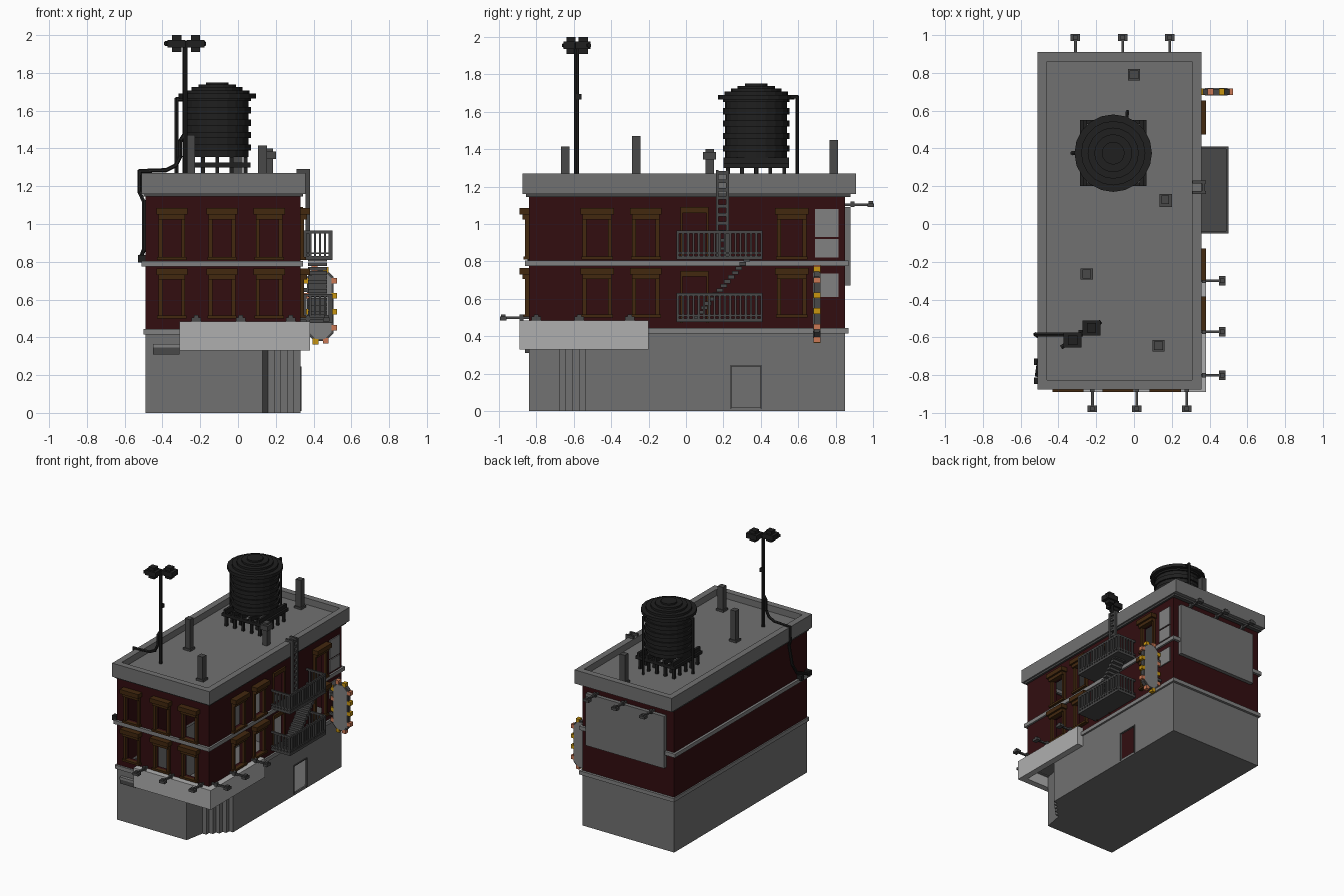
import bpy, bmesh, math
from mathutils import Vector, Matrix

if "Cube" in bpy.data.objects:
    bpy.data.objects.remove(bpy.data.objects["Cube"])


def material(name, r, g, b):
    m = bpy.data.materials.new(name)
    m.diffuse_color = (r, g, b, 1)
    m.use_nodes = True
    m.node_tree.nodes["Principled BSDF"].inputs["Base Color"].default_value = (r, g, b, 1)
    return m


GREY = material("concrete grey", .165, .165, .165)
PALE = material("pale trim grey", .22, .22, .22)
WHITE = material("sign white", .43, .43, .43)
IRON = material("iron grey", .065, .065, .065)
DARK = material("tank charcoal", .014, .014, .014)
BRICK = material("dark red brick", .032, .004, .005)
BROWN = material("window brown", .055, .021, .0045)
YELLOW = material("bulb yellow", .58, .3, .005)
ORANGE = material("bulb orange", .6, .19, .09)


def finish(name, bm, mat):
    me = bpy.data.meshes.new(name)
    bm.to_mesh(me)
    bm.free()
    me.materials.append(mat)
    ob = bpy.data.objects.new(name, me)
    bpy.context.collection.objects.link(ob)
    return ob


def boxes(name, mat, *ranges):
    """One object from boxes given as (x0, x1, y0, y1, z0, z1)."""
    bm = bmesh.new()
    for x0, x1, y0, y1, z0, z1 in ranges:
        m = Matrix.Translation(((x0 + x1) / 2, (y0 + y1) / 2, (z0 + z1) / 2))
        m = m @ Matrix.Diagonal((x1 - x0, y1 - y0, z1 - z0, 1))
        bmesh.ops.create_cube(bm, size=1, matrix=m)
    return finish(name, bm, mat)


def ring(x0, x1, y0, y1, z0, z1, t):
    return [(x0, x1, y0, y0 + t, z0, z1), (x0, x1, y1 - t, y1, z0, z1),
            (x0, x0 + t, y0 + t, y1 - t, z0, z1), (x1 - t, x1, y0 + t, y1 - t, z0, z1)]


def tube(name, mat, pts, r, sides=6):
    bm = bmesh.new()
    for a, b in zip(pts, pts[1:]):
        a, b = Vector(a), Vector(b)
        rot = (b - a).to_track_quat('Z', 'Y').to_matrix().to_4x4()
        bmesh.ops.create_cone(bm, cap_ends=True, segments=sides, radius1=r, radius2=r,
                              depth=(b - a).length + r, matrix=Matrix.Translation((a + b) / 2) @ rot)
    return finish(name, bm, mat)


def prism(name, mat, pts, push):
    bm = bmesh.new()
    face = bm.faces.new([bm.verts.new(p) for p in pts])
    ext = bmesh.ops.extrude_face_region(bm, geom=[face])
    bmesh.ops.translate(bm, vec=push, verts=[v for v in ext["geom"] if isinstance(v, bmesh.types.BMVert)])
    bmesh.ops.recalc_face_normals(bm, faces=bm.faces)
    return finish(name, bm, mat)


def wall(name, mat, p0, p1, z0, z1, holes=(), thick=.025):
    """Wall from p0 to p1 with openings (u0, u1, z0, z1), u measured from p0."""
    a, d = Vector((*p0, 0)), Vector((p1[0] - p0[0], p1[1] - p0[1], 0))
    length = d.length
    d.normalize()
    us = sorted({0, length, *[h[0] for h in holes], *[h[1] for h in holes]})
    zs = sorted({z0, z1, *[h[2] for h in holes], *[h[3] for h in holes]})
    bm = bmesh.new()
    for u, v in zip(us, us[1:]):
        for s, t in zip(zs, zs[1:]):
            mu, mz = (u + v) / 2, (s + t) / 2
            if not any(h[0] < mu < h[1] and h[2] < mz < h[3] for h in holes):
                bm.faces.new([bm.verts.new(a + d * p + Vector((0, 0, q)))
                              for p, q in ((u, s), (v, s), (v, t), (u, t))])
    bmesh.ops.remove_doubles(bm, verts=bm.verts, dist=1e-5)
    mod = finish(name, bm, mat).modifiers.new("thickness", 'SOLIDIFY')
    mod.thickness, mod.offset = thick, -1


X0, X1, Y0, Y1 = -.49, .33, -.84, .85


def place(side, u0, u1, d0, d1, z0, z1):
    """Box on a facade: u along the wall, d outwards."""
    if side == "front":
        return (u0, u1, Y0 - d1, Y0 - d0, z0, z1)
    if side == "back":
        return (u0, u1, Y1 + d0, Y1 + d1, z0, z1)
    return (X1 + d0, X1 + d1, u0, u1, z0, z1)


# Ground floor with a stepped corner entrance
plan = [(X0, Y0), (.13, Y0), (.16, -.68)]
for i in range(5):
    x, y = plan[-1]
    plan += [(x + .034, y), (x + .034, y + .036)]
plan += [(X1, Y1), (X0, Y1)]
for i, p in enumerate(plan):
    q = plan[(i + 1) % len(plan)]
    door = [(.74, .90, .02, .24)] if q == (X1, Y1) else []
    wall("ground_wall_%d" % i, GREY, p, q, 0, .44, door, .012)
prism("ground_floor", GREY, [(x, y, 0) for x, y in plan], (0, 0, .01))
prism("entrance_ceiling", GREY, [(.13, Y0, .42), (X1, Y0, .42), (X1, -.5, .42), (.16, -.68, .42)], (0, 0, .02))
boxes("side_door_frame", IRON, *[place("right", *r) for r in (
    (.235, .243, 0, .006, .01, .245), (.397, .405, 0, .006, .01, .245), (.235, .405, 0, .006, .237, .245))])
boxes("front_vent", IRON, (-.45, -.31, -.86, Y0, .31, .345))
boxes("front_vent_hood", PALE, (-.45, -.31, -.865, Y0, .345, .365))

# Brick storeys with window openings
WIN = {"front": [(-.35, .165), (-.085, .165), (.165, .165)],
       "right": [(-.475, .18), (-.215, .17), (.565, .18)]}
LEVELS = [(.50, .765), (.81, 1.085)]
openings = {"front": [], "right": []}
for side, wins in WIN.items():
    start = X0 if side == "front" else Y0
    for c, w in wins:
        for lo, hi in LEVELS:
            h = w / 2
            openings[side].append((c - h + .03 - start, c + h - .03 - start, lo + .015, hi - .055))
            boxes("window_frame", BROWN, *[place(side, *r) for r in (
                (c - h, c + h, 0, .05, hi - .035, hi),
                (c - h + .012, c + h - .012, 0, .035, hi - .06, hi - .035),
                (c - h + .012, c - h + .032, 0, .02, lo, hi - .06),
                (c + h - .032, c + h - .012, 0, .02, lo, hi - .06),
                (c - h + .005, c + h - .005, 0, .03, lo, lo + .016))])
for lo, hi in ((.47, .75), (.815, 1.09)):
    openings["right"].append((-.02 - Y0, .11 - Y0, lo + .01, hi - .03))
    boxes("escape_door_frame", BROWN, *[place("right", *r) for r in (
        (-.03, .12, 0, .015, hi - .03, hi), (-.03, -.02, 0, .01, lo, hi - .03), (.11, .12, 0, .01, lo, hi - .03))])
wall("front_brick", BRICK, (X0, Y0), (X1, Y0), .44, 1.16, openings["front"])
wall("right_brick", BRICK, (X1, Y0), (X1, Y1), .44, 1.16, openings["right"])
wall("back_brick", BRICK, (X1, Y1), (X0, Y1), .44, 1.16)
wall("left_brick", BRICK, (X0, Y1), (X0, Y0), .44, 1.16)
boxes("wall_panels", PALE, *[place("right", .69, .815, 0, .008, a, b) for a, b in ((.93, 1.08), (.82, .92), (.61, .735))])

# Ledges, cornice and roof
boxes("lower_ledge", PALE, *ring(-.50, .345, -.855, .87, .415, .445, .03))
boxes("middle_ledge", PALE, *ring(-.51, .345, -.86, .87, .775, .805, .04))
boxes("cornice_moulding", IRON, *ring(-.50, .345, -.855, .88, 1.145, 1.16, .05))
boxes("cornice", GREY, *ring(-.51, .357, -.875, .91, 1.16, 1.27, .05))
boxes("roof", GREY, (-.47, .32, -.83, .87, 1.20, 1.218))

# Corner sign, billboard and their lamps
boxes("corner_sign", WHITE, (-.31, .38, -.89, Y0, .33, .485), (X1, .38, Y0, -.2, .33, .485))
boxes("billboard", GREY, (-.42, .28, Y1, .88, .67, 1.09))
LAMPS = [("front", (-.22, .015, .28), .485), ("right", (-.80, -.57, -.30), .485), ("back", (-.31, -.06, .19), 1.09)]
for side, us, z in LAMPS:
    for u in us:
        boxes("sign_lamp", IRON, *[place(side, *r) for r in (
            (u - .007, u + .007, 0, .13, z + .006, z + .02), (u - .025, u + .025, .12, .155, z, z + .02),
            (u - .012, u + .012, .125, .15, z + .02, z + .032), (u - .012, u + .012, .03, .05, z, z + .03))])

# Fire escape platforms with railings, stair and ladder
FX0, FX1, FY0, FY1 = X1, .50, -.05, .41
for z in (.475, .81):
    parts = [(FX0, FX1, FY0, FY1, z, z + .02)]
    for a, b in ((.03, .04), (.14, .155)):
        parts += [(FX1 - .012, FX1, FY0, FY1, z + a, z + b),
                  (FX0, FX1, FY0, FY0 + .012, z + a, z + b), (FX0, FX1, FY1 - .012, FY1, z + a, z + b)]
    for i in range(17):
        y = FY0 + i * (FY1 - FY0 - .012) / 16
        parts.append((FX1 - .012, FX1, y, y + .012, z, z + .15))
    for i in range(6):
        x = FX0 + .02 + i * .026
        parts += [(x, x + .012, y, y + .012, z, z + .15) for y in (FY0, FY1 - .012)]
    boxes("fire_escape_platform", IRON, *parts)
boxes("escape_stair", IRON, *[(.37, .47, .04 + i * .0205, .075 + i * .0205, .495 + i * .0235, .515 + i * .0235)
                              for i in range(14)])
boxes("roof_ladder", IRON, (.357, .38, .16, .175, .83, 1.29), (.357, .38, .215, .23, .83, 1.29),
      (.31, .38, .16, .175, 1.27, 1.29), (.31, .38, .215, .23, 1.27, 1.29),
      *[(.36, .375, .17, .22, .86 + i * .045, .878 + i * .045) for i in range(10)])

# Blade sign with bulbs around its rim
def octagon(x0, x1, z0, z1, c, y):
    return [(x0 + c, y, z0), (x1 - c, y, z0), (x1, y, z0 + c), (x1, y, z1 - c),
            (x1 - c, y, z1), (x0 + c, y, z1), (x0, y, z1 - c), (x0, y, z0 + c)]


prism("blade_sign_rim", IRON, octagon(.365, .505, .38, .76, .04, .685), (0, .03, 0))
prism("blade_sign_face", PALE, octagon(.375, .495, .39, .75, .037, .68), (0, .04, 0))
boxes("blade_sign_bracket", IRON, (X1, .37, .69, .71, .48, .50), (X1, .37, .69, .71, .64, .66))
bulbs = [(.51, .45), (.51, .535), (.51, .62), (.51, .70), (.465, .757), (.405, .765), (.362, .70),
         (.362, .62), (.362, .535), (.362, .45), (.41, .378), (.465, .382)]
for name, mat, pick in (("yellow_bulbs", YELLOW, {1, 2, 4, 6, 8, 10}), ("orange_bulbs", ORANGE, {0, 3, 5, 7, 9, 11})):
    boxes(name, mat, *[(x - .015, x + .015, .682, .718, z - .015, z + .015)
                       for i, (x, z) in enumerate(bulbs) if i in pick])

# Chimneys and roof vent
for x, y, top in ((-.25, -.265, 1.47), (.13, -.645, 1.415), (0, .79, 1.45)):
    boxes("chimney", IRON, (x - .023, x + .023, y - .023, y + .023, 1.21, top),
          (x - .032, x + .032, y - .03, y + .03, 1.21, 1.235))
boxes("roof_vent", IRON, (.145, .185, .105, .15, 1.21, 1.40), (.135, .20, .09, .16, 1.345, 1.385))

# Water tank: ribbed drum, stepped roof, legs and pipes
TX, TY = -.11, .375


def lathe(name, mat, profile, sides=20):
    bm = bmesh.new()
    rows = [[bm.verts.new((TX + r * math.cos(math.tau * k / sides), TY + r * math.sin(math.tau * k / sides), z))
             for k in range(sides)] for r, z in profile]
    for a, b in zip(rows, rows[1:]):
        for k in range(sides):
            n = (k + 1) % sides
            bm.faces.new((a[k], a[n], b[n], b[k]))
    bm.faces.new(rows[0][::-1])
    bm.faces.new(rows[-1])
    return finish(name, bm, mat)


drum = []
for i in range(5):
    z = 1.355 + i * .066
    drum += [(.166, z), (.166, z + .033), (.178, z + .033), (.178, z + .066)]
lathe("tank_drum", DARK, drum)
lathe("tank_roof", DARK, [(.175, 1.665), (.205, 1.665), (.205, 1.69), (.17, 1.69), (.17, 1.708), (.135, 1.708),
                          (.135, 1.724), (.10, 1.724), (.10, 1.738), (.06, 1.738), (.06, 1.75)])
legs = [(TX + a * .075 - .01, TX + a * .075 + .01, TY + b * .075 - .01, TY + b * .075 + .01, 1.21, 1.34)
        for a in (-2, -1, 0, 1, 2) for b in (-2, -1, 0, 1, 2) if abs(a) + abs(b) > 1]
beams = [(TX + a * .075 - .01, TX + a * .075 + .01, TY - .175, TY + .175, 1.315, 1.355) for a in (-2, -1, 0, 1, 2)]
boxes("tank_stand", DARK, *legs, *beams, *ring(TX - .175, TX + .175, TY - .175, TY + .175, 1.30, 1.325, .02))
tube("tank_back_pipe", DARK, [(-.04, .53, 1.68), (-.035, .595, 1.68), (-.035, .595, 1.22)], .01)
tube("tank_side_pipe", DARK, [(-.28, TY, 1.66), (-.325, TY, 1.66), (-.325, TY, 1.22)], .012)

# Floodlight pole and its cable down the left wall
PX, PY = -.28, -.585
tube("light_pole", DARK, [(PX, PY, 1.21), (PX, PY, 1.96)], .013, 8)
tube("light_crossbar", DARK, [(-.38, -.65, 1.955), (-.18, -.52, 1.955)], .013)
boxes("floodlights", DARK, *[b for x, y in ((-.325, -.615), (-.225, -.55)) for b in (
    (x - .025, x + .025, y - .025, y + .025, 1.91, 2.0), (x - .048, x + .048, y - .04, y + .04, 1.935, 1.975))])
boxes("pole_box", DARK, (PX - .015, PX + .015, PY, PY + .025, 1.665, 1.695))
tube("power_cable", DARK, [(PX, PY, 1.48), (-.305, PY, 1.44), (-.305, PY, 1.36), (-.33, PY, 1.31), (-.38, PY, 1.285),
                           (-.52, PY, 1.28), (-.522, PY, 1.17), (-.50, -.60, 1.12), (-.50, -.64, .95),
                           (-.50, -.70, .86), (-.515, -.80, .82)], .011)
boxes("cable_boxes", DARK, *[(-.53, X0, y - .017, y + .017, .795, .835) for y in (-.73, -.83)])
